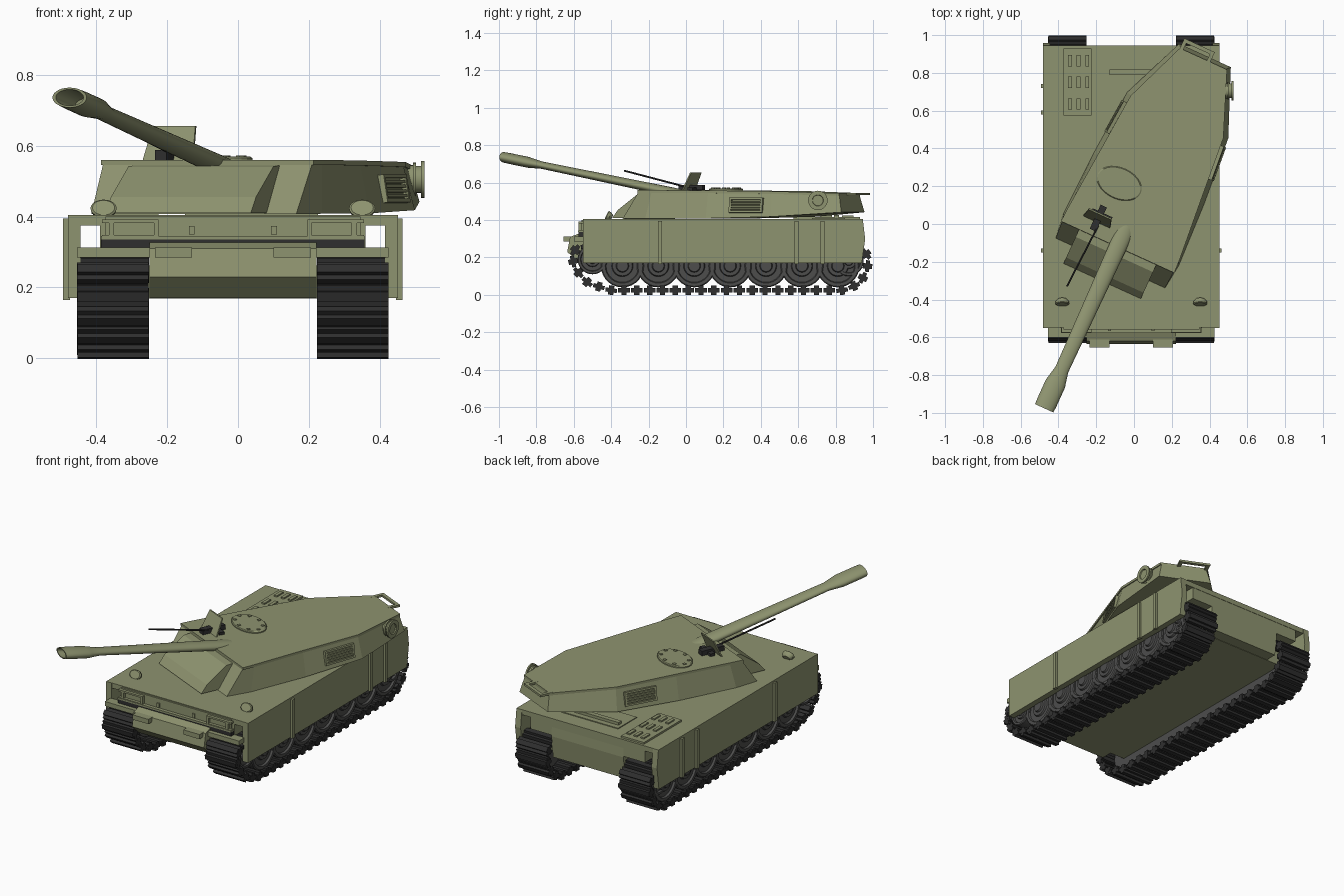
import bpy, bmesh, math
from mathutils import Matrix, Vector

if "Cube" in bpy.data.objects:
    bpy.data.objects.remove(bpy.data.objects["Cube"])

CX = -0.0145                      # hull centre line
TURRET = Matrix.Translation((-0.0255, 0.0116, 0)) @ Matrix.Rotation(math.radians(-24.5), 4, 'Z')
I = Matrix.Identity(4)


def material(name, rgb):
    m = bpy.data.materials.new(name)
    m.diffuse_color = (*rgb, 1)
    m.use_nodes = True
    m.node_tree.nodes["Principled BSDF"].inputs["Base Color"].default_value = m.diffuse_color
    return m


GREEN = material("olive green", (0.27, 0.293, 0.16))
BLACK = material("track black", (0.028, 0.028, 0.028))
GREY = material("wheel grey", (0.075, 0.075, 0.073))


def finish(name, bm, mat, matrix=I, smooth=False):
    bmesh.ops.recalc_face_normals(bm, faces=bm.faces)
    if smooth:
        for f in bm.faces:
            f.smooth = True
        for e in bm.edges:
            e.smooth = e.calc_face_angle(3.0) < math.radians(32)
    me = bpy.data.meshes.new(name)
    bm.to_mesh(me)
    bm.free()
    me.materials.append(mat)
    ob = bpy.data.objects.new(name, me)
    ob.matrix_world = matrix
    bpy.context.collection.objects.link(ob)
    return ob


def add_box(bm, lo, hi, matrix=I):
    c = [(a + b) / 2 for a, b in zip(lo, hi)]
    s = [abs(b - a) for a, b in zip(lo, hi)]
    bmesh.ops.create_cube(bm, size=1, matrix=matrix @ Matrix.Translation(c) @ Matrix.Diagonal((*s, 1)))


def boxes(name, items, mat=GREEN, matrix=I, mirror=False):
    """Boxes (lo, hi) with x measured from the local centre line."""
    bm = bmesh.new()
    for lo, hi in items:
        add_box(bm, lo, hi)
        if mirror:
            add_box(bm, (-hi[0], lo[1], lo[2]), (-lo[0], hi[1], hi[2]))
    return finish(name, bm, mat, matrix)


def loft(name, rings, mat=GREEN, matrix=I, smooth=False):
    bm = bmesh.new()
    vs = [[bm.verts.new(p) for p in r] for r in rings]
    n = len(rings[0])
    for a, b in zip(vs, vs[1:]):
        for i in range(n):
            bm.faces.new((a[i], a[(i + 1) % n], b[(i + 1) % n], b[i]))
    bm.faces.new(vs[0])
    bm.faces.new(vs[-1])
    return finish(name, bm, mat, matrix, smooth)


def extrude_x(name, profile, x0, x1, mat=GREEN, matrix=I):
    return loft(name, [[(x, y, z) for y, z in profile] for x in (x0, x1)], mat, matrix)


def ellipse(n, a, b, fn):
    return [fn(a * math.cos(2 * math.pi * i / n), b * math.sin(2 * math.pi * i / n)) for i in range(n)]


def lathe_x(name, profile, y, z, mat, matrix=I, n=28, smooth=True):
    """profile: (x, radius) pairs turned about an axis along x."""
    return loft(name, [ellipse(n, r, r, lambda a, b: (x, y + a, z + b)) for x, r in profile], mat, matrix, smooth)


def rod(name, p, q, r, mat, matrix=I):
    p, q = Vector(p), Vector(q)
    bm = bmesh.new()
    rot = (q - p).to_track_quat('Z', 'Y').to_matrix().to_4x4()
    bmesh.ops.create_cone(bm, cap_ends=True, segments=10, radius1=r, radius2=r, depth=(q - p).length,
                          matrix=Matrix.Translation((p + q) / 2) @ rot)
    return finish(name, bm, mat, matrix)


HULL = Matrix.Translation((CX, 0, 0))

# ---- hull: tub between the tracks, sponson body, deck, skirts
extrude_x("hull_tub", [(-0.57, 0.17), (-0.635, 0.23), (-0.62, 0.31), (-0.54, 0.34), (-0.54, 0.39), (0.94, 0.39),
                       (0.945, 0.30), (0.93, 0.17)], -0.236, 0.236, matrix=HULL)
boxes("hull_floor", [((-0.345, -0.50, 0.168), (0.345, 0.86, 0.262))], matrix=HULL)
boxes("sponson_body", [((-0.375, -0.55, 0.305), (0.375, 0.942, 0.385))], matrix=HULL)
boxes("deck", [((-0.462, -0.549, 0.375), (0.462, 0.944, 0.405))], matrix=HULL)
for s, nm in ((-1, "left"), (1, "right")):
    extrude_x("skirt_" + nm, [(-0.55, 0.17), (-0.55, 0.405), (0.945, 0.405), (0.958, 0.30), (0.94, 0.17)],
              s * 0.43, s * 0.466, matrix=HULL)
boxes("skirt_strips", [((0.46, y - 0.011, 0.165), (0.479, y + 0.011, 0.395)) for y in (-0.14, 0.59, 0.73)],
      matrix=HULL, mirror=True)

# ---- front details
boxes("front_bar", [((-0.372, -0.575, 0.311), (0.372, -0.545, 0.335))], BLACK, HULL)
boxes("front_fascia", [((-0.372, -0.578, 0.335), (0.372, -0.545, 0.345)),
                       ((-0.36, -0.558, 0.34), (0.36, -0.545, 0.40))], matrix=HULL)
boxes("lamp_frames", [((0.21, -0.575, 0.382), (0.37, -0.55, 0.392)), ((0.21, -0.575, 0.338), (0.37, -0.55, 0.348)),
                      ((0.21, -0.575, 0.345), (0.222, -0.55, 0.385)), ((0.335, -0.575, 0.345), (0.35, -0.55, 0.385))],
      matrix=HULL, mirror=True)
boxes("tow_lugs", [((0.108, -0.566, 0.35), (0.124, -0.55, 0.374))], matrix=HULL, mirror=True)
boxes("nose_blocks", [((0.115, -0.655, 0.285), (0.22, -0.58, 0.313)), ((0.22, -0.60, 0.285), (0.44, -0.545, 0.312))],
      matrix=HULL, mirror=True)
for s, nm in ((-1, "left"), (1, "right")):
    tilt = HULL @ Matrix.Translation((s * 0.365, -0.415, 0.42)) @ Matrix.Rotation(math.radians(-25), 4, 'X')
    loft("headlight_" + nm, [ellipse(20, 0.037 * k, 0.027 * k, lambda a, b: (a, y, b))
                             for y, k in ((0.02, 0.6), (0.006, 0.95), (-0.008, 1), (-0.012, 0.85))],
         matrix=tilt, smooth=True)

# ---- rear deck: vent panels, plate and handle
boxes("vent_base", [((-0.36, 0.575, 0.40), (-0.21, 0.93, 0.416))], matrix=HULL)
boxes("vent_ribs", [((-0.335 + 0.046 * i, 0.605 + 0.115 * j, 0.41), (-0.315 + 0.046 * i, 0.665 + 0.115 * j, 0.424))
                    for i in range(3) for j in range(3)], matrix=HULL)
boxes("engine_plate", [((-0.135, 0.675, 0.40), (0.24, 0.85, 0.41))], matrix=HULL)
boxes("engine_handle", [((-0.115, 0.79, 0.405), (0.22, 0.818, 0.426))], matrix=HULL)

# ---- road wheels, idlers and sprockets
WHEEL_Y = [-0.34 + 0.192 * i for i in range(7)]
for s, nm in ((-1, "left"), (1, "right")):
    side = HULL @ Matrix.Diagonal((s, 1, 1, 1))
    for i, (y, z, r) in enumerate([(y, 0.155, 0.115) for y in WHEEL_Y] + [(-0.50, 0.19, 0.08), (0.87, 0.18, 0.08)]):
        prof = [(0.33, 0.8), (0.33, 1), (0.42, 1), (0.425, 0.95), (0.425, 0.8), (0.413, 0.76), (0.413, 0.5),
                (0.423, 0.46), (0.423, 0.3), (0.433, 0.26), (0.433, 0.1)]
        lathe_x(f"wheel_{nm}_{i}", [(x, k * r) for x, k in prof], y, z, GREY, side)

# ---- tracks: links spaced evenly along a closed path
PATH = [Vector(p) for p in [(-0.40, 0.025), (0.84, 0.025), (0.93, 0.06), (0.97, 0.14), (0.973, 0.21), (0.93, 0.25),
                            (0.85, 0.262), (-0.5, 0.262), (-0.58, 0.255), (-0.612, 0.215), (-0.595, 0.14), (-0.52, 0.06)]]
SEGS = list(zip(PATH, PATH[1:] + PATH[:1]))
TOTAL = sum((b - a).length for a, b in SEGS)


def path_at(d):
    d %= TOTAL
    for a, b in SEGS:
        L = (b - a).length
        if d <= L:
            return a + (b - a) * d / L
        d -= L
    return PATH[0]


bm = bmesh.new()
COUNT = 50
for i in range(COUNT):
    d = i * TOTAL / COUNT
    p, t = path_at(d), path_at(d + 0.02) - path_at(d - 0.02)
    m = Matrix.Translation((0, p.x, p.y)) @ Matrix.Rotation(math.atan2(t.y, t.x), 4, 'X')
    for s in (-1, 1):
        add_box(bm, (s * 0.238, -0.031, -0.011), (s * 0.44, 0.031, 0.011), m)
        add_box(bm, (s * 0.237, -0.014, -0.025), (s * 0.439, 0.014, 0.025), m)
finish("track_links", bm, BLACK, HULL)

# ---- turret: body, roof slab and gun mantlet


def outline(half, grow=0.0):
    """Half outline (x, y, z) front to rear, mirrored into a ring."""
    r = [(x + grow, y, z) for x, y, z in half]
    return r + [(-x, y, z) for x, y, z in reversed(r)]


BASE = [(0.318, -0.24, 0.407), (0.335, -0.10, 0.408), (0.322, 0.25, 0.409), (0.294, 0.62, 0.418), (0.15, 0.968, 0.442)]
ROOF = [(0.33, -0.147, 0.56), (0.326, -0.07, 0.56), (0.299, 0.25, 0.558), (0.27, 0.61, 0.554), (0.137, 0.948, 0.544)]
lower = [(x, y, z - 0.014) for x, y, z in ROOF]
loft("turret_body", [outline(BASE), outline(lower, -0.006)], matrix=TURRET)
loft("turret_roof", [outline(lower), outline(ROOF)], matrix=TURRET)
extrude_x("gun_mantlet", [(-0.12, 0.546), (-0.19, 0.542), (-0.31, 0.455), (-0.345, 0.41), (-0.12, 0.41)],
          -0.225, 0.225, matrix=TURRET)

# ---- main gun, oval section, with hollow muzzle
GUN = [(0.0, 0.042), (-0.08, 0.048), (-0.3, 0.045), (-0.86, 0.037), (-0.92, 0.05), (-0.94, 0.055), (-1.05, 0.055),
       (-1.085, 0.053), (-1.085, 0.043), (-0.96, 0.040)]
loft("main_gun", [ellipse(28, r, r * 0.53, lambda a, b: (a, y, 0.735 - 0.188 * (y + 1.08) + b)) for y, r in GUN],
     matrix=TURRET, smooth=True)

# ---- hatch with bolts
HATCH = TURRET @ Matrix.Translation((-0.132, 0.163, 0))
loft("hatch", [ellipse(28, 0.125 * k, 0.083 * k, lambda a, b: (a, b, z))
               for z, k in ((0.55, 1), (0.565, 1), (0.569, 0.95))], matrix=HATCH)
boxes("hatch_bolts", [((a - 0.008, b - 0.008, 0.566), (a + 0.008, b + 0.008, 0.573))
                      for a, b in ellipse(8, 0.1, 0.063, lambda a, b: (a, b))], matrix=HATCH)

# ---- side grilles
for s, nm in ((-1, "left"), (1, "right")):
    g = TURRET @ Matrix.Diagonal((s, 1, 1, 1)) @ Matrix.Translation((0.292, 0.475, 0.478)) \
        @ Matrix.Rotation(math.radians(4.5), 4, 'Z') @ Matrix.Rotation(math.radians(-9), 4, 'Y')
    boxes("grille_frame_" + nm, [((-0.01, -0.095, 0.03), (0.013, 0.095, 0.04)),
                                 ((-0.01, -0.095, -0.04), (0.013, 0.095, -0.03)),
                                 ((-0.01, -0.095, -0.03), (0.013, -0.083, 0.03)),
                                 ((-0.01, 0.083, -0.03), (0.013, 0.095, 0.03))]
          + [((-0.01, -0.085, z - 0.004), (0.01, 0.085, z + 0.004)) for z in (-0.02, -0.007, 0.007, 0.02)], matrix=g)

# ---- side drum and rear rail
lathe_x("side_drum", [(0.44, 0.04), (0.494, 0.04), (0.494, 0.047), (0.503, 0.047), (0.503, 0.038), (0.517, 0.038),
                      (0.517, 0.052), (0.526, 0.052), (0.526, 0.03), (0.52, 0.028)], 0.705, 0.505, GREEN)
boxes("rear_rail", [((-0.137, 0.92, 0.533), (-0.117, 1.0, 0.545)), ((0.02, 0.92, 0.533), (0.04, 1.0, 0.545)),
                    ((-0.137, 0.985, 0.533), (0.04, 1.005, 0.545))], matrix=TURRET)

# ---- roof machine gun with shield
loft("gun_shield", [[(-0.157 + s * w, y + t, z) for s, t in ((-1, 0), (1, 0), (1, 0.008), (-1, 0.008))]
                    for y, z, w in ((-0.075, 0.555, 0.078), (-0.03, 0.655, 0.066))], matrix=TURRET)
boxes("roof_gun_body", [((-0.175, -0.12, 0.56), (-0.139, 0.02, 0.588)), ((-0.205, -0.045, 0.556), (-0.09, -0.015, 0.575))],
      BLACK, TURRET)
rod("roof_gun_barrel", (-0.19, -0.01, 0.58), (-0.355, -0.33, 0.664), 0.005, BLACK)
